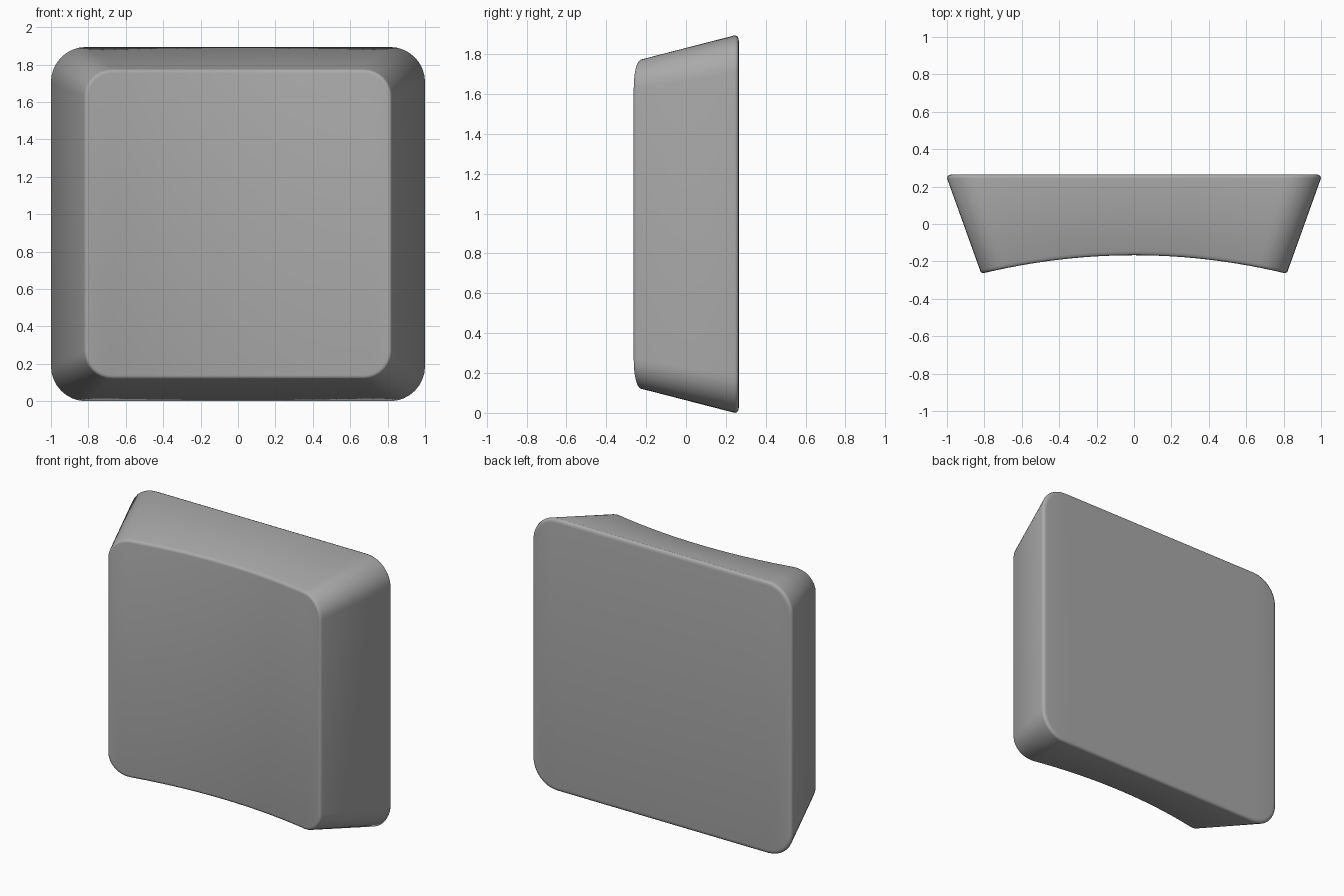
import bpy, bmesh, math

if "Cube" in bpy.data.objects:
    bpy.data.objects.remove(bpy.data.objects["Cube"])

ZC = 0.947          # height of the centre
ARC, EDGE = 8, 24   # segments per corner and per long edge


def dish(x):
    """Depth of the concave cylindrical front face."""
    return -0.167 - 0.097 * (x / 0.81) ** 2


def half_outline(hx, hz, r):
    """Upper half of a rounded rectangle, left to right."""
    left = [(-hx + r - r * math.cos(a), hz - r + r * math.sin(a))
            for a in (math.pi / 2 * i / ARC for i in range(ARC + 1))]
    w = hx - r
    mid = [(-w + 2 * w * i / EDGE, hz) for i in range(1, EDGE)]
    return left + mid + [(-x, z) for x, z in reversed(left)]


# Sections from back to front: half width, half height, corner radius, y, dished
sections = [
    (0.972, 0.919, 0.160, 0.265, False),
    (0.986, 0.933, 0.174, 0.263, False),
    (0.996, 0.943, 0.184, 0.257, False),
    (1.000, 0.947, 0.188, 0.245, False),
    (0.824, 0.829, 0.150, 0.022, True),
    (0.819, 0.826, 0.147, 0.009, True),
    (0.811, 0.819, 0.140, 0.002, True),
    (0.800, 0.808, 0.130, 0.000, True),
]

bm = bmesh.new()
loops = []
for hx, hz, r, y, dished in sections:
    top = half_outline(hx, hz, r)
    outline = top + [(x, -z) for x, z in reversed(top)]
    loops.append([bm.verts.new((x, y + (dish(x) if dished else 0), ZC + z))
                  for x, z in outline])

# Sloping walls and rounded rims
n = len(loops[0])
for a, b in zip(loops, loops[1:]):
    for i in range(n):
        j = (i + 1) % n
        bm.faces.new((a[i], a[j], b[j], b[i]))

# Flat back and dished front, in vertical strips
for loop in (loops[0], loops[-1]):
    for i in range(n // 2 - 1):
        bm.faces.new((loop[i], loop[i + 1], loop[n - 2 - i], loop[n - 1 - i]))

bmesh.ops.recalc_face_normals(bm, faces=bm.faces)
mesh = bpy.data.meshes.new("dished_block")
bm.to_mesh(mesh)
bm.free()

block = bpy.data.objects.new("dished_block", mesh)
bpy.context.collection.objects.link(block)
bpy.context.view_layer.objects.active = block
block.select_set(True)
bpy.ops.object.shade_smooth_by_angle(angle=math.radians(65))

# Dark grey colour
grey = bpy.data.materials.new("dark_grey")
grey.diffuse_color = (0.4, 0.4, 0.4, 1)
grey.use_nodes = True
grey.node_tree.nodes["Principled BSDF"].inputs["Base Color"].default_value = grey.diffuse_color
mesh.materials.append(grey)
